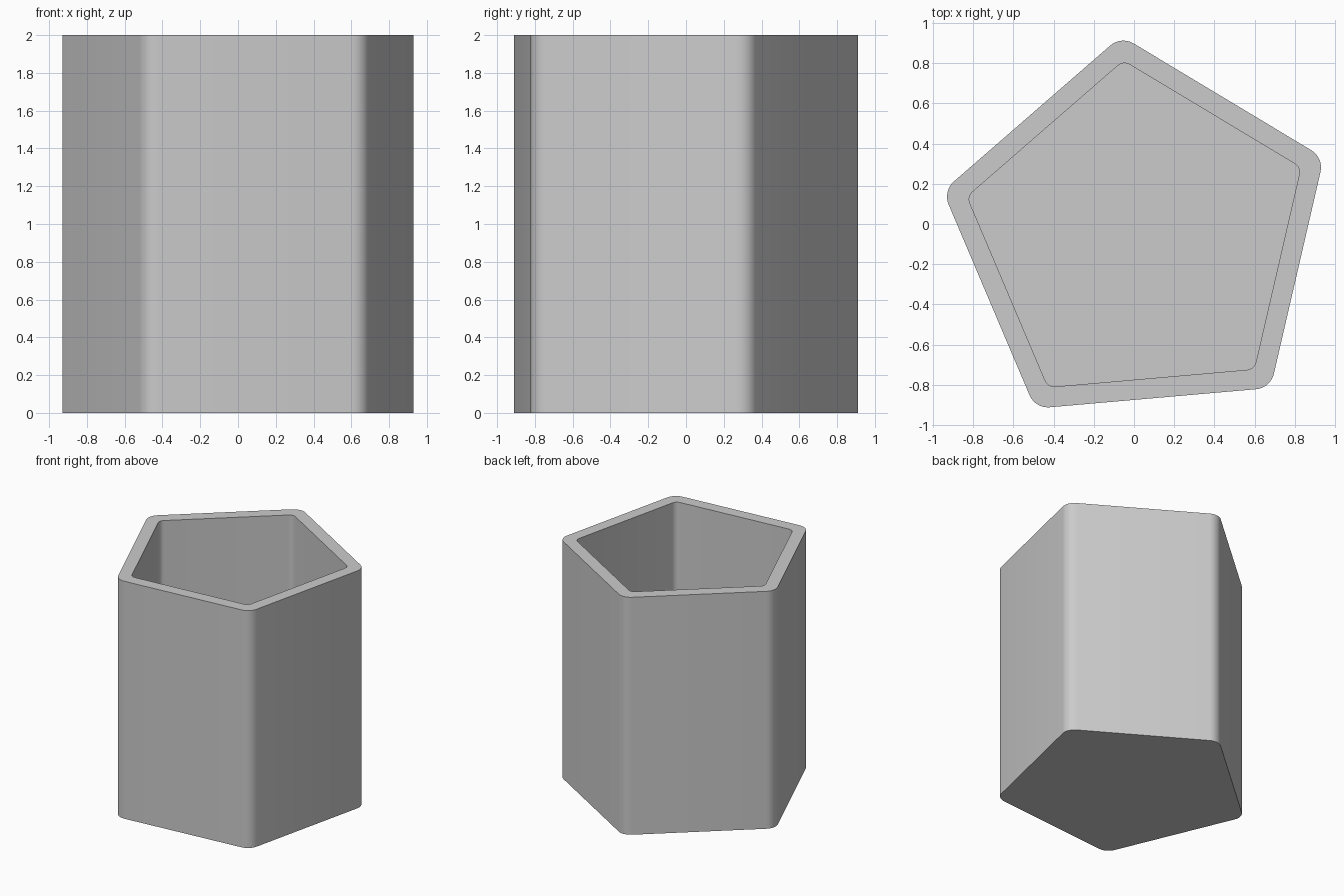
import bpy, bmesh
from math import cos, sin, pi, radians

if "Cube" in bpy.data.objects:
    bpy.data.objects.remove(bpy.data.objects["Cube"])

SIDES, TURN, SEGS = 5, radians(95), 8
HEIGHT, WALL, FLOOR = 2.0, 0.1, 0.1
APOTHEM = cos(pi / SIDES)


def rounded_polygon(apothem, r):
    """Regular polygon outline with filleted corners."""
    half = pi / SIDES
    reach = (apothem - r) / cos(half)
    pts = []
    for i in range(SIDES):
        a = TURN + 2 * half * i
        for k in range(SEGS + 1):
            b = a - half + 2 * half * k / SEGS
            pts.append((reach * cos(a) + r * cos(b), reach * sin(a) + r * sin(b)))
    return pts


outer = rounded_polygon(APOTHEM, 0.1)
inner = rounded_polygon(APOTHEM - WALL, 0.05)
xs, ys = zip(*outer)
cx, cy = (min(xs) + max(xs)) / 2, (min(ys) + max(ys)) / 2

# Rings from the underside, up the outside, over the rim, down to the floor
bm = bmesh.new()
rings = [[bm.verts.new((x - cx, y - cy, z)) for x, y in pts]
         for pts, z in ((outer, 0), (outer, HEIGHT), (inner, HEIGHT), (inner, FLOOR))]
n = len(outer)
for lo, hi in zip(rings, rings[1:]):
    for i in range(n):
        j = (i + 1) % n
        bm.faces.new((lo[i], lo[j], hi[j], hi[i]))
bm.faces.new(rings[0][::-1])
bm.faces.new(rings[-1])
bmesh.ops.recalc_face_normals(bm, faces=bm.faces)

mesh = bpy.data.meshes.new("pentagonal_cup")
bm.to_mesh(mesh)
bm.free()
cup = bpy.data.objects.new("pentagonal_cup", mesh)
bpy.context.collection.objects.link(cup)
bpy.context.view_layer.objects.active = cup
cup.select_set(True)
bpy.ops.object.shade_smooth_by_angle(angle=radians(30))
